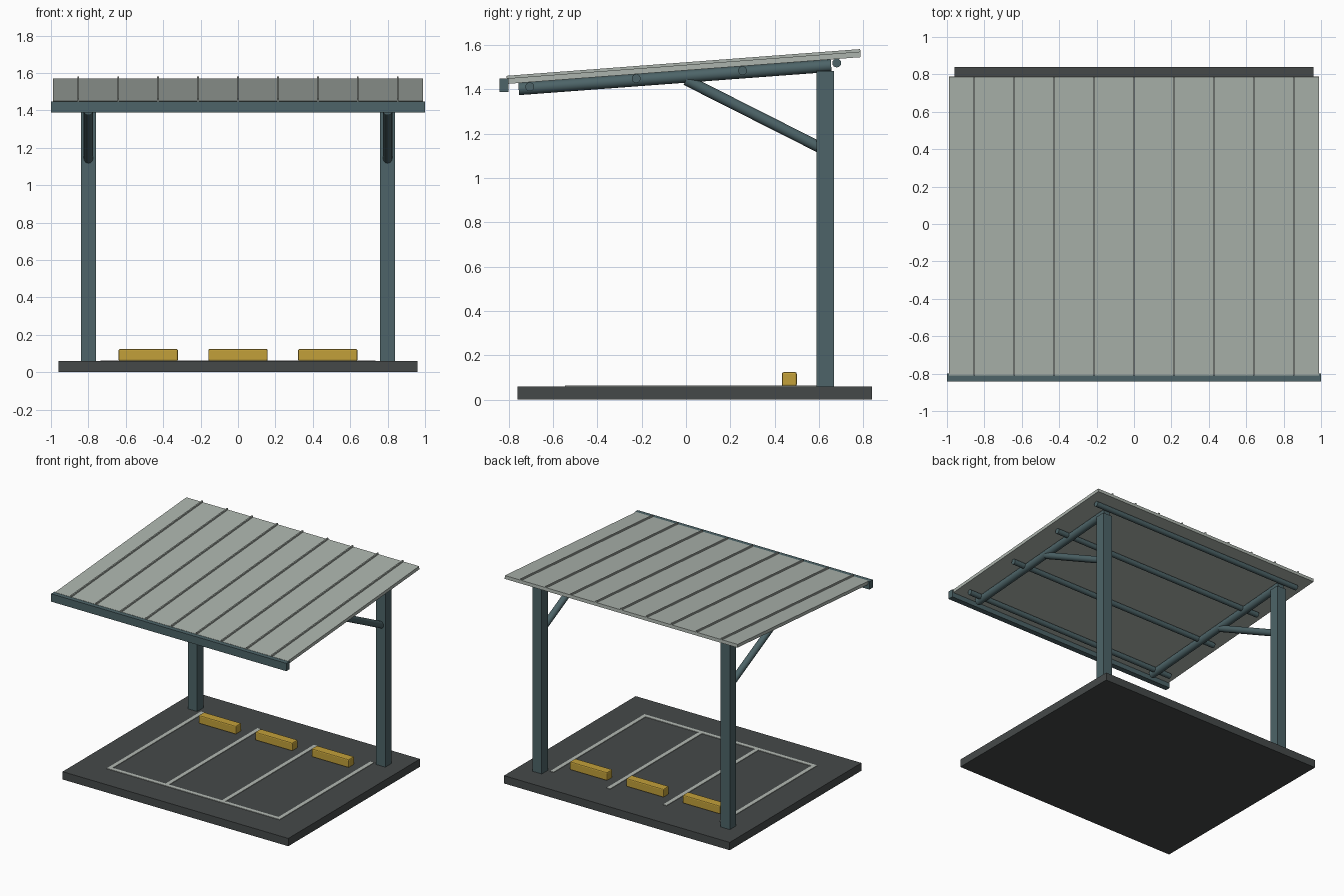
import bpy, math
from mathutils import Vector

if "Cube" in bpy.data.objects:
    bpy.data.objects.remove(bpy.data.objects["Cube"])


def material(name, srgb):
    lin = [((c / 255 + 0.055) / 1.055) ** 2.4 for c in srgb]
    m = bpy.data.materials.new(name)
    m.diffuse_color = (*lin, 1)
    m.use_nodes = True
    m.node_tree.nodes["Principled BSDF"].inputs["Base Color"].default_value = m.diffuse_color
    return m


STEEL = material("blue_grey_steel", (77, 100, 104))
SHEET = material("pale_roof_sheet", (172, 180, 173))
ASPHALT = material("dark_asphalt", (69, 73, 73))
YELLOW = material("stop_yellow", (194, 160, 58))
PAINT = material("line_paint", (178, 184, 178))


def box(name, lo, hi, mat, bevel=0.0, tilt=0.0):
    size = [b - a for a, b in zip(lo, hi)]
    mid = [(a + b) / 2 for a, b in zip(lo, hi)]
    bpy.ops.mesh.primitive_cube_add(size=1, location=mid, rotation=(tilt, 0, 0))
    o = bpy.context.object
    o.name = name
    o.scale = size
    bpy.ops.object.transform_apply(location=False, rotation=False, scale=True)
    o.data.materials.append(mat)
    if bevel:
        b = o.modifiers.new("edge", 'BEVEL')
        b.width = bevel
        b.segments = 2
    return o


def tube(name, a, b, r, mat):
    a, b = Vector(a), Vector(b)
    d = b - a
    bpy.ops.mesh.primitive_cylinder_add(vertices=16, radius=r, depth=d.length,
                                        location=(a + b) / 2)
    o = bpy.context.object
    o.name = name
    o.rotation_euler = d.to_track_quat('Z', 'Y').to_euler()
    o.data.materials.append(mat)
    bpy.ops.object.shade_smooth_by_angle(angle=math.radians(30))
    return o


# Ground slab
box("slab", (-0.96, -0.76, 0), (0.96, 0.84, 0.06), ASPHALT)

# Parking bay lines
LINE_TOP = 0.064
for x in (-0.72, -0.24, 0.24, 0.72):
    box("bay_line", (x - 0.015, -0.515, 0.058), (x + 0.015, 0.6, LINE_TOP), PAINT)
box("bay_front_line", (-0.735, -0.545, 0.058), (0.735, -0.515, LINE_TOP), PAINT)

# Wheel stops
for x in (-0.48, 0, 0.48):
    box("wheel_stop", (x - 0.159, 0.433, 0.06), (x + 0.159, 0.5, 0.124), YELLOW, 0.008)

# Posts, rafters and braces on both sides
for s in (-1, 1):
    x = 0.8 * s
    box("post", (x - 0.04, 0.59, 0.06), (x + 0.04, 0.667, 1.482), STEEL)
    tube("rafter", (x, -0.755, 1.402), (x, 0.655, 1.507), 0.028, STEEL)
    tube("brace", (x, 0, 1.443), (x, 0.61, 1.135), 0.025, STEEL)

# Purlins
for y, z in ((-0.705, 1.412), (-0.225, 1.449), (0.255, 1.485), (0.68, 1.519)):
    tube("purlin", (-0.92, y, z), (0.92, y, z), 0.02, STEEL)

# Sloped roof sheet with standing seams
TILT = math.atan(0.0755)
MID_Y, MID_Z = -0.01, 1.4975
box("roof_sheet", (-0.99, MID_Y - 0.8, MID_Z - 0.0125),
    (0.99, MID_Y + 0.8, MID_Z + 0.0125), SHEET, tilt=TILT)
seam_y = MID_Y - 0.0165 * math.sin(TILT)
for i in range(-4, 5):
    x = i * 0.2135
    box("roof_seam", (x - 0.005, seam_y - 0.8, MID_Z + 0.009),
        (x + 0.005, seam_y + 0.8, MID_Z + 0.024), SHEET, tilt=TILT)

# Front fascia
box("fascia", (-1, -0.842, 1.388), (1, -0.80, 1.448), STEEL)
